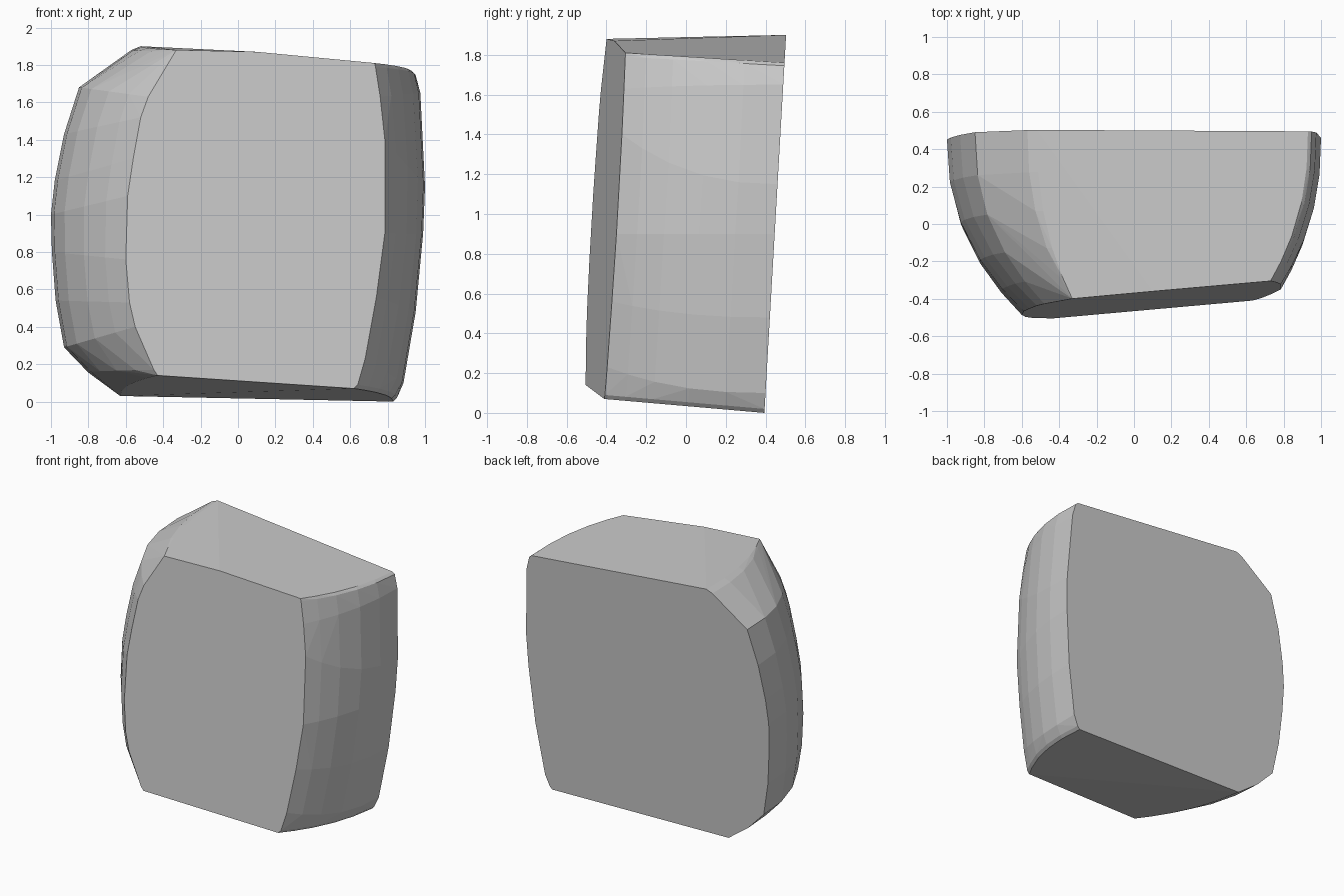
import bpy, bmesh, math

if "Cube" in bpy.data.objects:
    bpy.data.objects.remove(bpy.data.objects["Cube"])

# Tilted flat planes of the back and front of the stone
def back_y(x, z):
    return 0.394 + 0.0575 * z

def front_y(x, z):
    return -0.472 + 0.093 * x + 0.055 * z

# Bulging sides: matching back (x, z) and front (x, z) outline points
sides = [
    (-0.85, 1.68, -0.48, 1.63), (-0.93, 1.43, -0.52, 1.52),
    (-0.98, 1.18, -0.56, 1.30), (-1.00, 1.00, -0.59, 1.10),
    (-0.995, 0.80, -0.60, 0.76), (-0.975, 0.54, -0.58, 0.53),
    (-0.93, 0.29, -0.55, 0.40),
    (0.885, 0.10, 0.68, 0.23), (0.95, 0.48, 0.74, 0.56),
    (0.99, 0.90, 0.785, 0.90), (1.00, 1.15, 0.785, 1.40),
    (0.975, 1.65, 0.76, 1.63),
]
# Top and bottom rims: height runs straight from back to front
rims = [
    (-0.52, 1.90, -0.33, 1.88), (-0.57, 1.88, -0.33, 1.87),
    (0.10, 1.84, 0.10, 1.87), (0.93, 1.76, 0.73, 1.81),
    (0.95, 1.745, 0.735, 1.79),
    (-0.80, 0.155, -0.45, 0.17), (-0.63, 0.03, -0.43, 0.14),
    (0.83, 0.00, 0.62, 0.07), (0.85, 0.02, 0.64, 0.09),
]

# Depth sections, rounded towards the front
bm = bmesh.new()
for pairs, straight in ((sides, False), (rims, True)):
    for bx, bz, fx, fz in pairs:
        yb, yf = back_y(bx, bz), front_y(fx, fz)
        for t in (0, 0.25, 0.48, 0.7, 0.87, 1):
            f = t ** 2.35
            g = t if straight else f
            bm.verts.new((bx + (fx - bx) * f, yb + (yf - yb) * t, bz + (fz - bz) * g))

# Wrap the sections in one convex, faceted skin
hull = bmesh.ops.convex_hull(bm, input=bm.verts[:])
loose = {v for v in hull["geom_interior"] if isinstance(v, bmesh.types.BMVert)}
loose |= {v for v in bm.verts if not v.link_faces}
bmesh.ops.delete(bm, geom=list(loose), context='VERTS')
bmesh.ops.dissolve_limit(bm, angle_limit=math.radians(1.5), verts=bm.verts[:], edges=bm.edges[:])
bmesh.ops.recalc_face_normals(bm, faces=bm.faces[:])

mesh = bpy.data.meshes.new("stone_block")
bm.to_mesh(mesh)
bm.free()
bpy.context.collection.objects.link(bpy.data.objects.new("stone_block", mesh))
